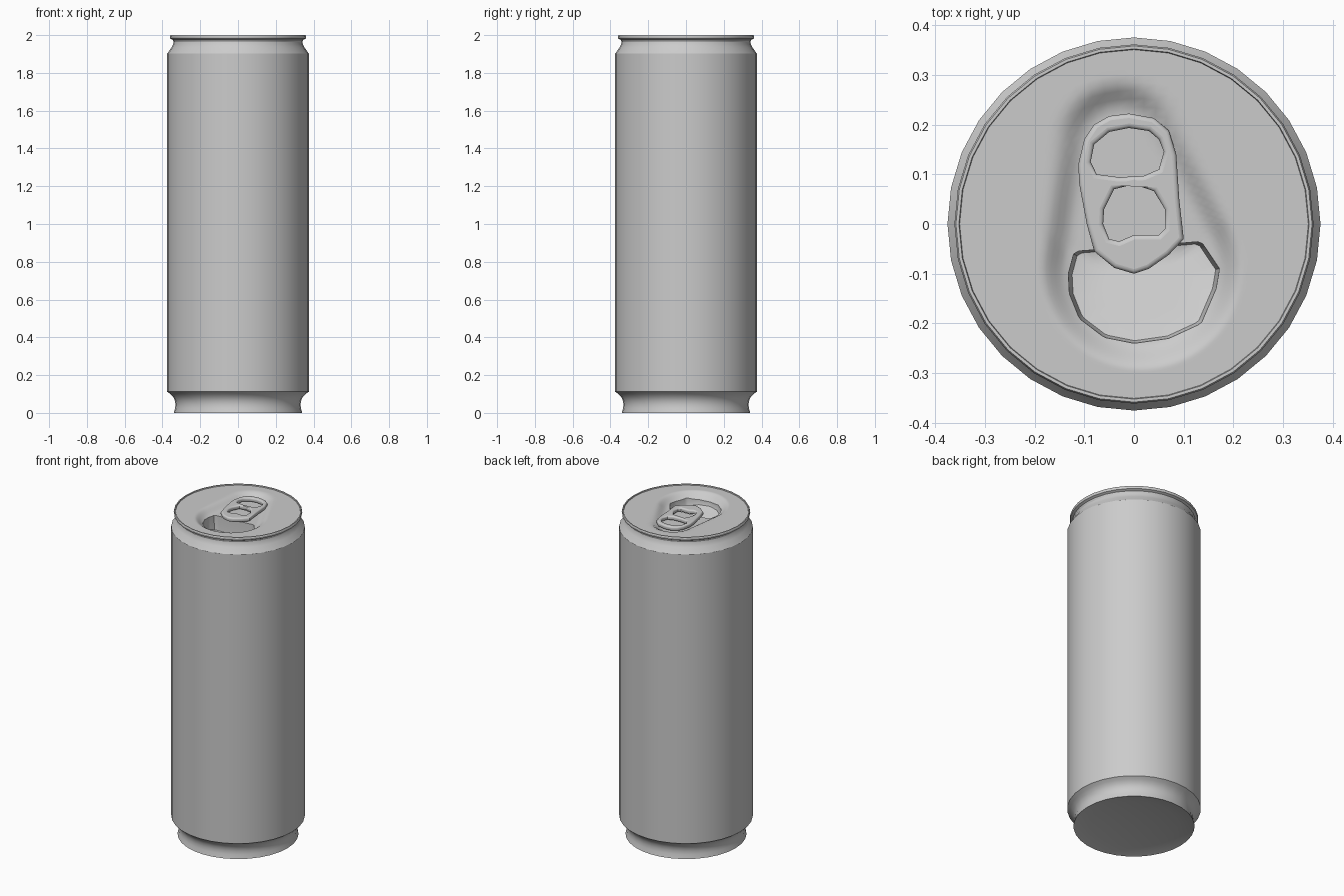
import bpy, bmesh, math
from mathutils import Vector

if "Cube" in bpy.data.objects:
    bpy.data.objects.remove(bpy.data.objects["Cube"])

SIDES = 32


def smooth(ob, angle=30):
    bpy.ops.object.select_all(action='DESELECT')
    ob.select_set(True)
    bpy.context.view_layer.objects.active = ob
    bpy.ops.object.shade_smooth_by_angle(angle=math.radians(angle))


def skin(name, rings, cap_end=None):
    """Bridge a list of closed vertex rings; optionally close the last with a pole."""
    bm = bmesh.new()
    loops = [[bm.verts.new(p) for p in r] for r in rings]
    n = len(rings[0])
    for a, b in zip(loops, loops[1:]):
        for i in range(n):
            j = (i + 1) % n
            bm.faces.new((a[i], a[j], b[j], b[i]))
    if cap_end is not None:
        pole = bm.verts.new(cap_end)
        for i in range(n):
            bm.faces.new((loops[-1][i], loops[-1][(i + 1) % n], pole))
    bmesh.ops.recalc_face_normals(bm, faces=bm.faces)
    me = bpy.data.meshes.new(name)
    bm.to_mesh(me)
    bm.free()
    ob = bpy.data.objects.new(name, me)
    bpy.context.collection.objects.link(ob)
    return ob


def circle(r, z):
    return [(r * math.cos(2 * math.pi * i / SIDES), r * math.sin(2 * math.pi * i / SIDES), z)
            for i in range(SIDES)]


# Can body: rolled rim, neck, wall, foot and shallow domed base
profile = [(0.350, 1.992), (0.352, 2.0), (0.358, 2.0), (0.361, 1.993), (0.359, 1.982),
           (0.345, 1.975), (0.341, 1.963), (0.344, 1.95), (0.352, 1.935), (0.375, 1.902),
           (0.375, 0.112), (0.358, 0.1), (0.343, 0.084), (0.334, 0.065), (0.331, 0.045),
           (0.333, 0.025), (0.34, 0.0), (0.33, 0.003), (0.25, 0.016), (0.12, 0.027)]
body = skin("can_body", [circle(r, z) for r, z in profile], (0, 0, 0.03))
smooth(body)

# Drinking hole outline and teardrop recess in the lid
hole = [(-0.12, -0.055), (0.1, -0.038), (0.135, -0.035), (0.172, -0.09), (0.165, -0.13),
        (0.135, -0.2), (0.07, -0.23), (0.0, -0.24), (-0.06, -0.228), (-0.11, -0.19),
        (-0.13, -0.14), (-0.132, -0.1)]
CEN = Vector((0.02, -0.13))
LID_Z, RECESS = 1.994, 0.034


def lid_height(p):
    a, b = Vector((0.015, -0.09)), Vector((-0.03, 0.165))
    d = min((p - a.lerp(b, t / 20)).length - (0.205 + (0.125 - 0.205) * t / 20) for t in range(21))
    s = max(0.0, min(1.0, -d / 0.06))
    return LID_Z - RECESS * s * s * (3 - 2 * s)


def hole_point(u):
    """Where a ray from the hole centre meets the hole outline."""
    for p, q in zip(hole, hole[1:] + hole[:1]):
        p, e = Vector(p) - CEN, Vector(q) - Vector(p)
        den = u.cross(e)
        if abs(den) < 1e-9:
            continue
        t, k = p.cross(e) / den, p.cross(u) / den
        if t > 0 and -1e-6 <= k <= 1 + 1e-6:
            return CEN + u * t


def rim_point(u, r=0.351):
    b = CEN.dot(u)
    return CEN + u * (-b + math.sqrt(b * b - CEN.length_squared + r * r))


# Lid: rings from the rim in to the hole, then down into the opened pocket
N, R = 96, 24
dirs = [Vector((math.cos(2 * math.pi * i / N), math.sin(2 * math.pi * i / N))) for i in range(N)]
rim, edge = [rim_point(u) for u in dirs], [hole_point(u) for u in dirs]
rings = []
for k in range(R + 1):
    pts = [a.lerp(b, k / R) for a, b in zip(rim, edge)]
    rings.append([(p.x, p.y, lid_height(p)) for p in pts])


def drop(p):
    return 0.025 + 0.08 * max(0, (p.y + 0.24) / 0.2)


for s, f in ((0.99, 0.5), (0.95, 0.9), (0.75, 1.0), (0.5, 1.0), (0.25, 1.0)):
    pts = [CEN.lerp(p, s) for p in edge]
    rings.append([(p.x, p.y, LID_Z - RECESS - f * drop(p)) for p in pts])
lid = skin("lid", rings, (CEN.x, CEN.y, LID_Z - RECESS - drop(CEN)))
smooth(lid, 40)

# Pull tab: rounded plate with a finger hole and a rivet window
tab_outline = [(-0.01, 0.222), (0.04, 0.213), (0.07, 0.188), (0.085, 0.14), (0.091, 0.05),
               (0.1, -0.03), (0.07, -0.062), (0.03, -0.09), (0.0, -0.1), (-0.04, -0.088),
               (-0.08, -0.055), (-0.095, 0.0), (-0.11, 0.08), (-0.112, 0.12), (-0.1, 0.17),
               (-0.08, 0.2), (-0.05, 0.217)]
finger_hole = [(-0.01, 0.193), (0.03, 0.187), (0.05, 0.17), (0.06, 0.145), (0.05, 0.11),
               (0.02, 0.097), (-0.03, 0.094), (-0.075, 0.1), (-0.087, 0.125), (-0.08, 0.16),
               (-0.05, 0.185)]
rivet_window = [(0.0, 0.08), (0.04, 0.066), (0.062, 0.03), (0.062, -0.01), (0.05, -0.022),
                (0.0, -0.022), (-0.03, -0.035), (-0.05, -0.03), (-0.062, 0.0), (-0.06, 0.03),
                (-0.04, 0.07)]
cu = bpy.data.curves.new("pull_tab", 'CURVE')
cu.dimensions, cu.fill_mode = '2D', 'BOTH'
cu.extrude, cu.bevel_depth, cu.bevel_resolution, cu.offset = 0.004, 0.009, 3, -0.009
for outline in (tab_outline, finger_hole, rivet_window):
    sp = cu.splines.new('POLY')
    sp.points.add(len(outline) - 1)
    for pt, (x, y) in zip(sp.points, outline):
        pt.co = (x, y, 0, 1)
    sp.use_cyclic_u = True
tab = bpy.data.objects.new("pull_tab", cu)
tab.location.z = 1.982
bpy.context.collection.objects.link(tab)
bpy.ops.object.select_all(action='DESELECT')
tab.select_set(True)
bpy.context.view_layer.objects.active = tab
bpy.ops.object.convert(target='MESH')
smooth(bpy.context.view_layer.objects.active, 40)
